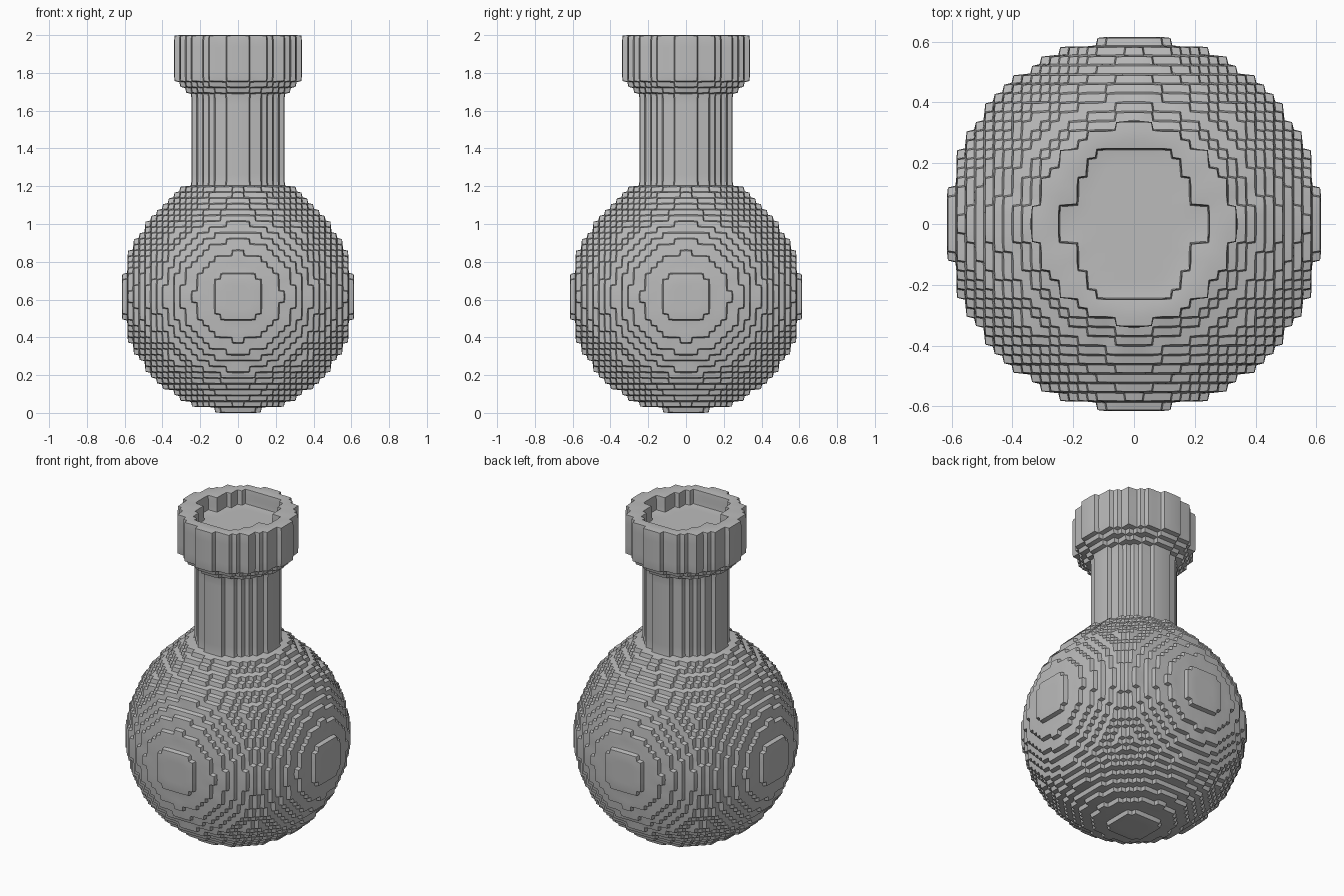
import bpy
import math
from itertools import product

# Remove the default cube
cube = bpy.data.objects.get("Cube")
if cube:
    bpy.data.objects.remove(cube, do_unlink=True)

LAYERS = 65                  # blocks from base to rim
CELL = 2 / LAYERS            # size of one block
BALL = 20                    # body radius in blocks
RECESS_DEPTH = 3
RECESS = [8, 8, 6, 6, 6, 5, 5, 4]   # half width of the mouth for each row


def neck_radius(k):
    """Radius in blocks of the neck and collar at layer k."""
    if k < 36:
        return 0
    if k < 39:
        return 9.6 + (38 - k)          # flare onto the body
    if k < 55:
        return 7.75                    # straight neck
    return min(8.7 + (k - 55), 10.7)   # collar with stepped underside


def solid(i, j, k):
    """True if the block at this grid position is filled."""
    if not 0 <= k < LAYERS:
        return False
    x, y, z = i + 0.5, j + 0.5, k + 0.5
    if k >= LAYERS - RECESS_DEPTH:
        row = int(abs(y))
        if row < len(RECESS) and abs(x) < RECESS[row]:
            return False
    in_ball = x * x + y * y + (z - BALL) ** 2 <= BALL ** 2
    return in_ball or math.hypot(x, y) <= neck_radius(k)


def block_mesh(name):
    """Skin the outside of the filled blocks with quads."""
    span = range(-BALL, BALL)
    filled = {c for c in product(span, span, range(LAYERS)) if solid(*c)}
    index, faces = {}, []
    for cell in filled:
        for axis, side in product(range(3), (0, 1)):
            beside = list(cell)
            beside[axis] += 2 * side - 1
            if tuple(beside) in filled:
                continue
            u, v = (axis + 1) % 3, (axis + 2) % 3
            quad = []
            for a, b in ((0, 0), (1, 0), (1, 1), (0, 1)):
                corner = list(cell)
                corner[axis] += side
                corner[u] += a
                corner[v] += b
                quad.append(index.setdefault(tuple(corner), len(index)))
            faces.append(quad if side else quad[::-1])
    mesh = bpy.data.meshes.new(name)
    mesh.from_pydata([[c * CELL for c in p] for p in index], [], faces)
    mesh.update()
    return mesh


# Grey material
grey = bpy.data.materials.new("grey")
grey.use_nodes = True
colour = (0.5, 0.5, 0.5, 1)
grey.diffuse_color = colour
grey.node_tree.nodes["Principled BSDF"].inputs["Base Color"].default_value = colour

# Round flask: body, neck and collar in one skin
flask = bpy.data.objects.new("flask", block_mesh("flask"))
bpy.context.collection.objects.link(flask)
flask.data.materials.append(grey)

# Soften the block corners
soften = flask.modifiers.new("soften", "SMOOTH")
soften.factor = 0.8
soften.iterations = 1

bpy.ops.object.select_all(action="DESELECT")
flask.select_set(True)
bpy.context.view_layer.objects.active = flask
bpy.ops.object.modifier_apply(modifier="soften")
bpy.ops.object.shade_smooth_by_angle(angle=math.radians(30))
